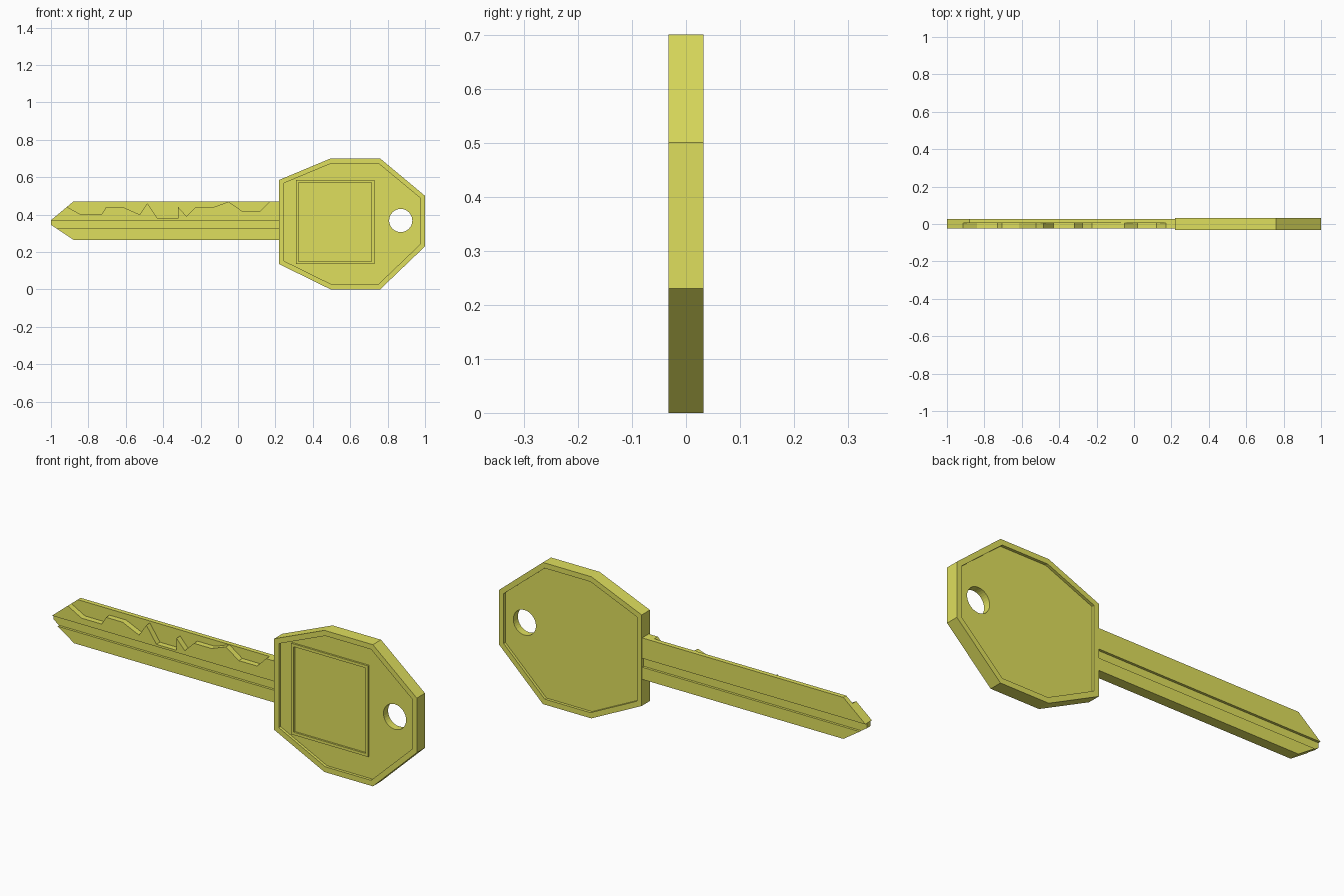
import bpy, bmesh, math

if "Cube" in bpy.data.objects:
    bpy.data.objects.remove(bpy.data.objects["Cube"])

mat = bpy.data.materials.new("yellow_metal")
mat.diffuse_color = (0.74, 0.74, 0.11, 1)
mat.use_nodes = True
mat.node_tree.nodes["Principled BSDF"].inputs["Base Color"].default_value = mat.diffuse_color


def slab(name, outline, y0, y1):
    """Extrude an x-z outline from y0 to y1."""
    bm = bmesh.new()
    face = bm.faces.new([bm.verts.new((x, y0, z)) for x, z in outline])
    ext = bmesh.ops.extrude_face_region(bm, geom=[face])
    moved = [v for v in ext["geom"] if isinstance(v, bmesh.types.BMVert)]
    bmesh.ops.translate(bm, verts=moved, vec=(0, y1 - y0, 0))
    bmesh.ops.recalc_face_normals(bm, faces=bm.faces)
    mesh = bpy.data.meshes.new(name)
    bm.to_mesh(mesh)
    bm.free()
    mesh.materials.append(mat)
    ob = bpy.data.objects.new(name, mesh)
    bpy.context.collection.objects.link(ob)
    return ob


def rect(x0, x1, z0, z1):
    return [(x0, z0), (x1, z0), (x1, z1), (x0, z1)]


def cut(target, outline, y0, y1):
    """Subtract an extruded outline, then discard the cutter."""
    cutter = slab("cutter", outline, y0, y1)
    cutter.hide_render = True
    mod = target.modifiers.new("cut", "BOOLEAN")
    mod.operation, mod.solver, mod.object = "DIFFERENCE", "EXACT", cutter
    bpy.context.view_layer.objects.active = target
    bpy.ops.object.modifier_apply(modifier=mod.name)
    bpy.data.objects.remove(cutter)


# Head: octagonal plate, recessed on both faces, with a ring hole
H, FLOOR = 0.032, 0.018
head = slab("head", [(0.22, 0.135), (0.495, 0), (0.76, 0), (1, 0.23), (1, 0.50),
                     (0.76, 0.70), (0.495, 0.70), (0.22, 0.585)], -H, H)
recess = [(0.246, 0.152), (0.50, 0.027), (0.75, 0.027), (0.975, 0.242),
          (0.975, 0.488), (0.75, 0.674), (0.50, 0.674), (0.246, 0.568)]
cut(head, recess, -0.1, -FLOOR)
cut(head, recess, FLOOR, 0.1)
ring_hole = [(0.87 + 0.062 * math.cos(a), 0.368 + 0.062 * math.sin(a))
             for a in (i * math.tau / 32 for i in range(32))]
cut(head, ring_hole, -0.1, 0.1)

# Raised square frame on the front of the head
frame = slab("square_frame", rect(0.31, 0.73, 0.135, 0.585), -0.027, -FLOOR + 0.002)
cut(frame, rect(0.323, 0.715, 0.149, 0.571), -0.1, 0.1)

# Blade: pointed bar running into the head
F, B = -0.023, 0.028
blade = slab("blade", [(-1, 0.345), (-0.88, 0.265), (0.235, 0.265), (0.235, 0.47),
                       (-0.88, 0.47), (-1, 0.37)], F, B)

# Tooth cuts through the front half of the blade's upper edge
teeth = [(-0.915, 0.441), (-0.84, 0.40), (-0.73, 0.40), (-0.705, 0.44), (-0.615, 0.44),
         (-0.525, 0.40), (-0.485, 0.46), (-0.43, 0.38), (-0.32, 0.38), (-0.32, 0.44),
         (-0.275, 0.39), (-0.225, 0.44), (-0.13, 0.44), (-0.05, 0.469), (0.02, 0.42),
         (0.12, 0.42), (0.17, 0.47)]
cut(blade, teeth + [(0.17, 0.55), (-0.915, 0.55)], -0.1, 0.005)

# Long grooves on both faces of the blade
groove = rect(-1.1, 0.22, 0.325, 0.369)
cut(blade, groove, -0.1, F + 0.012)
cut(blade, groove, B - 0.012, 0.1)
